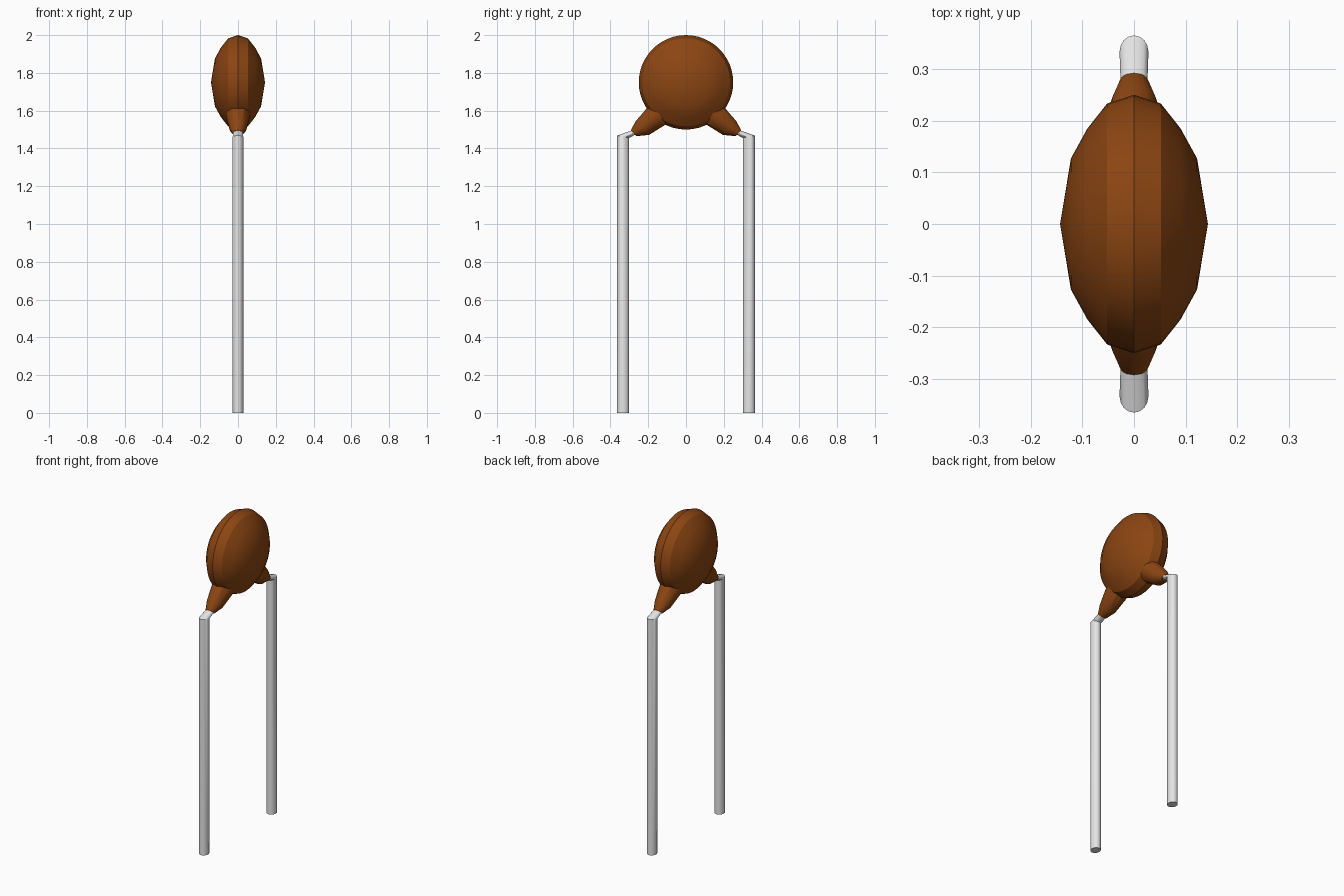
import bpy, bmesh, math

cube = bpy.data.objects.get("Cube")
if cube:
    bpy.data.objects.remove(cube, do_unlink=True)


def material(name, color, roughness):
    m = bpy.data.materials.new(name)
    m.use_nodes = True
    m.diffuse_color = color
    bsdf = m.node_tree.nodes["Principled BSDF"]
    bsdf.inputs["Base Color"].default_value = color
    bsdf.inputs["Roughness"].default_value = roughness
    return m


BROWN = material("brown ceramic", (0.26, 0.06, 0.006, 1), 0.5)
METAL = material("light grey metal", (0.78, 0.78, 0.78, 1), 0.4)


def finish(name, bm, mat):
    bmesh.ops.recalc_face_normals(bm, faces=bm.faces)
    mesh = bpy.data.meshes.new(name)
    bm.to_mesh(mesh)
    bm.free()
    mesh.materials.append(mat)
    obj = bpy.data.objects.new(name, mesh)
    bpy.context.collection.objects.link(obj)
    bpy.ops.object.select_all(action='DESELECT')
    obj.select_set(True)
    bpy.context.view_layer.objects.active = obj
    bpy.ops.object.shade_smooth_by_angle(angle=math.radians(30))
    return obj


def bridge(bm, rings):
    for a, b in zip(rings, rings[1:]):
        n = len(a)
        for i in range(n):
            j = (i + 1) % n
            bm.faces.new((a[i], a[j], b[j], b[i]))


# Lens-shaped disc, turned about the x axis
def disc(name, profile, z, segments=48):
    bm = bmesh.new()
    rings = []
    for x, r in profile:
        ring = []
        for i in range(segments):
            a = math.tau * i / segments
            ring.append(bm.verts.new((x, r * math.sin(a), z + r * math.cos(a))))
        rings.append(ring)
    bridge(bm, rings)
    for ring, x in ((rings[0], -0.143), (rings[-1], 0.143)):
        tip = bm.verts.new((x, 0, z))
        for i in range(segments):
            bm.faces.new((ring[i], ring[(i + 1) % segments], tip))
    return finish(name, bm, BROWN)


# Oval sections: outer edge (y, z), inner edge (y, z), half width in x
def loft(name, sections, side, segments, mat):
    bm = bmesh.new()
    rings = []
    for y0, z0, y1, z1, w in sections:
        ring = []
        for i in range(segments):
            a = math.tau * i / segments
            t = (1 - math.cos(a)) / 2
            y = y0 + (y1 - y0) * t
            ring.append(bm.verts.new((w * math.sin(a), side * y, z0 + (z1 - z0) * t)))
        rings.append(ring)
    bridge(bm, rings)
    bm.faces.new(rings[0])
    bm.faces.new(rings[-1])
    return finish(name, bm, mat)


half = [(0.122, 0.127), (0.09, 0.185), (0.052, 0.233)]
disc("disc_body", [(-x, r) for x, r in half] + [(0, 0.25)] + half[::-1], 1.75)

# Tapered coating on each lead, running out of the disc
shoulder = [
    (0.16, 1.66, 0.07, 1.565, 0.066),
    (0.205, 1.615, 0.11, 1.525, 0.063),
    (0.266, 1.545, 0.195, 1.472, 0.047),
    (0.292, 1.497, 0.262, 1.465, 0.028),
]
# Wire bent once at the elbow, then straight down
wire = [
    (0.24, 1.512, 0.23, 1.486, 0.024),
    (0.28, 1.498, 0.27, 1.472, 0.026),
    (0.365, 1.468, 0.301, 1.456, 0.028),
    (0.365, 0.0, 0.301, 0.0, 0.028),
]
for label, side in (("front", -1), ("back", 1)):
    loft(label + "_shoulder", shoulder, side, 12, BROWN)
    loft(label + "_lead_wire", wire, side, 16, METAL)
